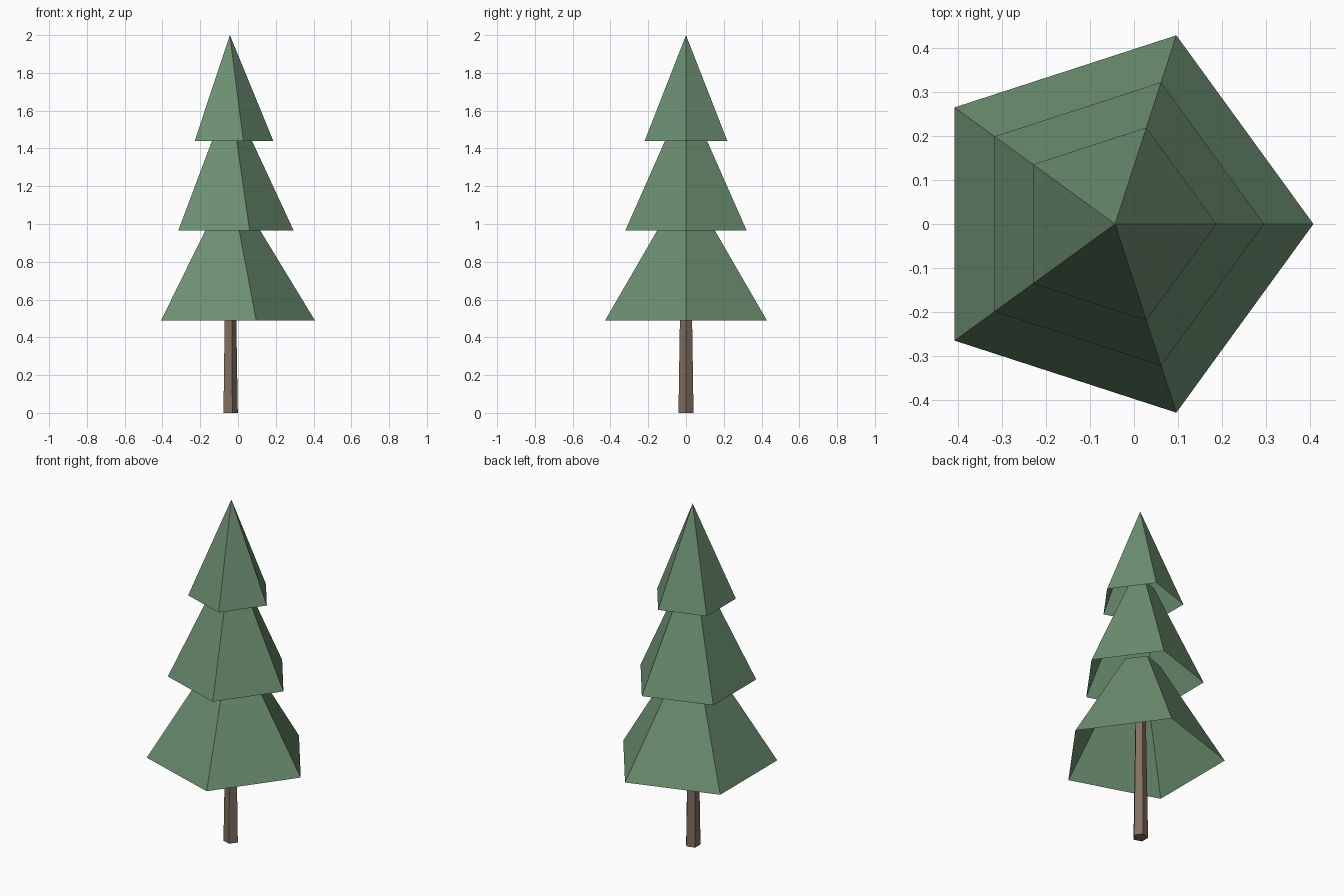
import bpy
import bmesh
from math import cos, sin, tau

SIDES = 5
AXIS_X = -0.043  # tree axis, so that the five-sided outline is centred

cube = bpy.data.objects.get("Cube")
if cube:
    bpy.data.objects.remove(cube, do_unlink=True)


def make_material(name, rgb):
    mat = bpy.data.materials.new(name)
    mat.use_nodes = True
    mat.diffuse_color = (*rgb, 1)
    mat.node_tree.nodes["Principled BSDF"].inputs["Base Color"].default_value = (*rgb, 1)
    return mat


def ring(bm, radius, z):
    return [bm.verts.new((radius * cos(tau * i / SIDES), radius * sin(tau * i / SIDES), z))
            for i in range(SIDES)]


def tapered_part(name, mat, z0, r0, z1, r1, capped=False):
    """Five-sided taper with a corner towards +x; comes to a point if r1 is 0."""
    bm = bmesh.new()
    low = ring(bm, r0, z0)
    high = ring(bm, r1, z1) if r1 else [bm.verts.new((0, 0, z1))]
    for i in range(SIDES):
        j = (i + 1) % SIDES
        if r1:
            bm.faces.new((low[i], low[j], high[j], high[i]))
        else:
            bm.faces.new((low[i], low[j], high[0]))
    if capped:
        bm.faces.new(low[::-1])
        bm.faces.new(high)
    mesh = bpy.data.meshes.new(name)
    bm.to_mesh(mesh)
    bm.free()
    mesh.materials.append(mat)
    obj = bpy.data.objects.new(name, mesh)
    obj.location.x = AXIS_X
    bpy.context.collection.objects.link(obj)
    return obj


green = make_material("needle green", (0.150, 0.274, 0.165))
brown = make_material("bark brown", (0.223, 0.156, 0.114))

# Trunk, ending inside the foliage
tapered_part("trunk", brown, 0, 0.042, 0.8, 0.029, capped=True)

# Hollow foliage skirts, each tucked under the next
tapered_part("lower_foliage", green, 0.49, 0.45, 1.06, 0.103)
tapered_part("middle_foliage", green, 0.965, 0.338, 1.535, 0.073)
tapered_part("top_foliage", green, 1.44, 0.23, 2.0, 0)
